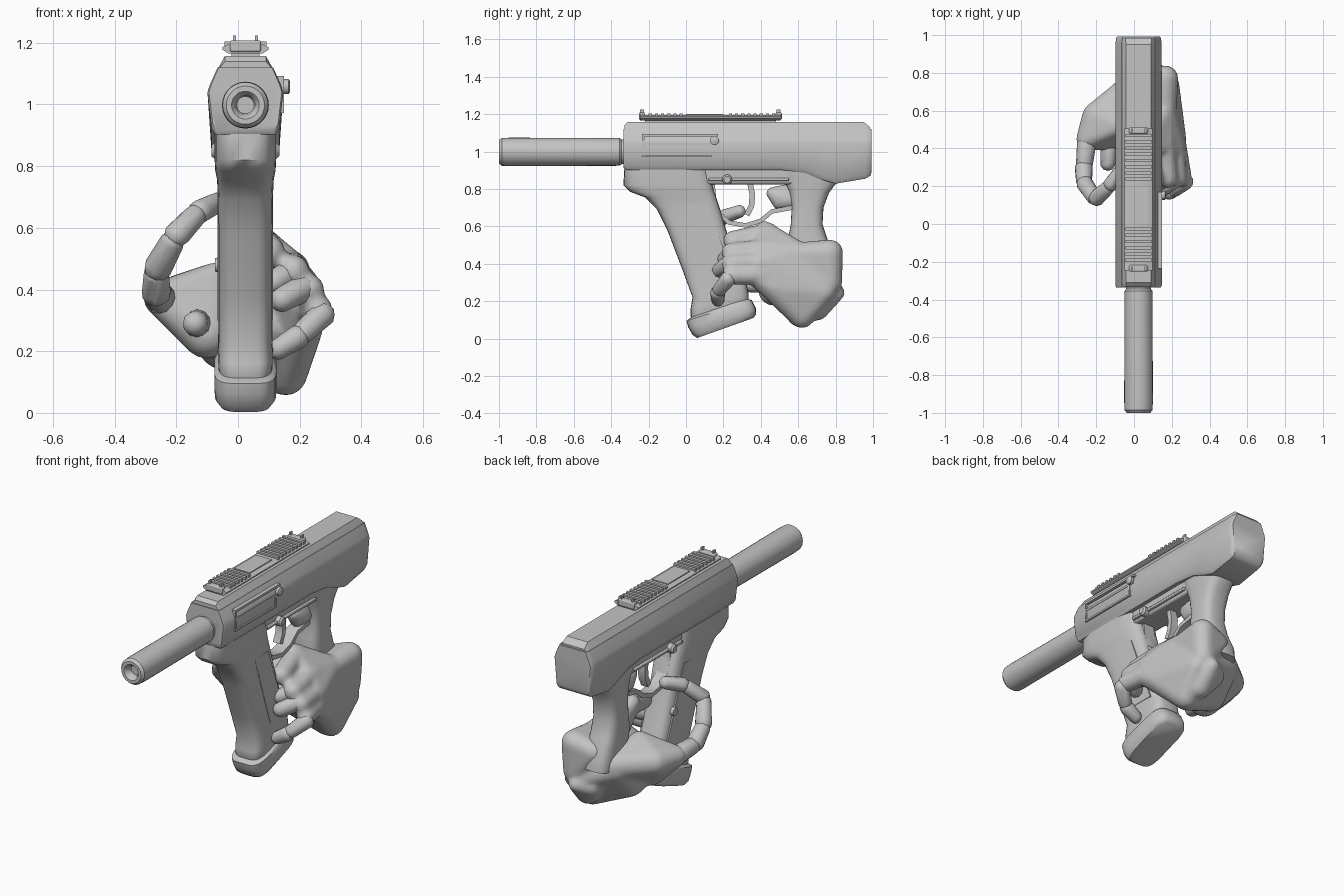
import bpy, bmesh, math
from mathutils import Vector

CX = 0.024  # centre line of the gun
mat = bpy.data.materials.new("light_grey")
mat.diffuse_color = (0.55, 0.55, 0.55, 1)


def finish(name, bm, angle=35, bevel=0.0):
    bmesh.ops.recalc_face_normals(bm, faces=bm.faces)
    me = bpy.data.meshes.new(name)
    bm.to_mesh(me)
    bm.free()
    me.materials.append(mat)
    ob = bpy.data.objects.new(name, me)
    bpy.context.collection.objects.link(ob)
    if bevel:
        m = ob.modifiers.new("bevel", 'BEVEL')
        m.width, m.segments, m.limit_method = bevel, 2, 'ANGLE'
    for o in bpy.context.selected_objects:
        o.select_set(False)
    ob.select_set(True)
    bpy.context.view_layer.objects.active = ob
    if angle:
        bpy.ops.object.shade_smooth_by_angle(angle=math.radians(angle))
    return ob


def loft(name, rings, angle=35, bevel=0.0):
    bm = bmesh.new()
    vs = [[bm.verts.new(p) for p in r] for r in rings]
    n = len(vs[0])
    for a, b in zip(vs, vs[1:]):
        for i in range(n):
            bm.faces.new((a[i], a[(i + 1) % n], b[(i + 1) % n], b[i]))
    bm.faces.new(vs[0])
    bm.faces.new(vs[-1])
    return finish(name, bm, angle, bevel)


def box(name, x, y, z, bevel=0.0):
    return loft(name, [[(x[0], v, z[0]), (x[1], v, z[0]), (x[1], v, z[1]), (x[0], v, z[1])]
                       for v in y], bevel=bevel)


def tilted(ya, za, yb, zb, hw, power=4.0, n=28):
    """Rounded section whose depth runs from (ya, za) to (yb, zb)."""
    ring = []
    for i in range(n):
        t = math.tau * i / n
        c, s = math.cos(t), math.sin(t)
        u = math.copysign(abs(c) ** (2 / power), c)
        v = math.copysign(abs(s) ** (2 / power), s)
        ring.append((CX + hw * v, (ya + yb) / 2 + u * (yb - ya) / 2,
                     (za + zb) / 2 + u * (zb - za) / 2))
    return ring


def lathe(name, profile, axis, centre, n=28):
    """Profile of (position along axis, radius)."""
    rings = []
    for p, r in profile:
        ring = []
        for i in range(n):
            a = math.tau * i / n
            c, s = r * math.cos(a), r * math.sin(a)
            ring.append((c + centre[0], p, s + centre[1]) if axis == 'y'
                        else (p, c + centre[0], s + centre[1]))
        rings.append(ring)
    return loft(name, rings)


def band(name, path, t, hw):
    """Flat strap following a side-view path."""
    rings = []
    for i, (y, z) in enumerate(path):
        a, b = path[max(i - 1, 0)], path[min(i + 1, len(path) - 1)]
        d = Vector((b[0] - a[0], b[1] - a[1])).normalized() * t
        rings.append([(CX - hw, y - d.y, z + d.x), (CX + hw, y - d.y, z + d.x),
                      (CX + hw, y + d.y, z - d.x), (CX - hw, y + d.y, z - d.x)])
    return loft(name, rings, 40)


def blob(name, spheres, sub=2, angle=70):
    """Smooth skin stretched around spheres (x, y, z, radius)."""
    bm = bmesh.new()
    for x, y, z, r in spheres:
        g = bmesh.ops.create_icosphere(bm, subdivisions=sub, radius=r)
        bmesh.ops.translate(bm, verts=g["verts"], vec=(x, y, z))
    res = bmesh.ops.convex_hull(bm, input=bm.verts[:])
    junk = {v for v in res["geom_interior"] + res["geom_unused"]
            if isinstance(v, bmesh.types.BMVert) and v.is_valid}
    bmesh.ops.delete(bm, geom=list(junk), context='VERTS')
    return finish(name, bm, angle)


# Upper housing, dropping lower over the rear grip
def housing(y, zb, k=1.0):
    half = [(0.095, zb), (0.11, zb + 0.02), (0.123, 1.04), (0.115, 1.065), (0.09, 1.12)]
    half = [(w * k, z) for w, z in half]
    return [(CX + w, y, z) for w, z in half] + [(CX - w, y, z) for w, z in reversed(half)]


loft("upper_housing", [housing(y, zb, k) for y, zb, k in (
    (-0.335, 0.915, 0.96), (-0.325, 0.902, 1), (0.5, 0.902, 1), (0.64, 0.885, 1),
    (0.74, 0.845, 1), (0.8, 0.828, 1), (0.96, 0.855, 0.99), (0.985, 0.87, 0.96), (0.992, 0.89, 0.92))], 40)


def ridge(y, z0, z1, w0, w1):
    return [(CX - w0, y, z0), (CX + w0, y, z0), (CX + w1, y, z1), (CX - w1, y, z1)]


loft("top_cover", [ridge(-0.33, 1.115, 1.14, 0.088, 0.066), ridge(-0.31, 1.115, 1.158, 0.09, 0.066),
                   ridge(0.95, 1.115, 1.158, 0.09, 0.066), ridge(0.985, 1.115, 1.13, 0.088, 0.07)])

# Accessory rail with ribs and end clamps
box("rail_neck", (CX - 0.045, CX + 0.045), (-0.22, 0.48), (1.15, 1.175))
rail = [(0.055, 1.165), (0.075, 1.178), (0.075, 1.186), (0.055, 1.195)]
loft("rail", [[(CX + w, y, z) for w, z in rail] + [(CX - w, y, z) for w, z in reversed(rail)]
              for y in (-0.245, 0.505)])
box("rail_plate", (CX - 0.05, CX + 0.05), (0.0, 0.2), (1.19, 1.2))
for i in range(21):
    y = -0.2 + i * 0.033
    if y < -0.01 or y > 0.2:
        box("rail_rib", (CX - 0.068, CX + 0.068), (y, y + 0.017), (1.19, 1.204))
for y in (-0.235, 0.495):
    box("rail_clamp", (CX - 0.05, CX + 0.05), (y - 0.017, y + 0.017), (1.17, 1.208), 0.006)
    for s in (-1, 1):
        x = CX + s * 0.036
        box("sight_post", (x - 0.005, x + 0.005), (y - 0.01, y + 0.01), (1.2, 1.224))

# Barrel with open bore
lathe("barrel", [(-0.3, 0.066), (-0.345, 0.066), (-0.355, 0.074), (-0.94, 0.076), (-0.985, 0.074),
                 (-1.0, 0.062), (-1.0, 0.045), (-0.985, 0.032), (-0.96, 0.028)], 'y', (CX, 0.998))

# Ejection port frame, bolt handle and its slot
px = CX + 0.113
for name, y, z in (("port_top", (-0.235, 0.17), (1.08, 1.093)), ("port_slot_edge", (-0.235, 0.17), (1.035, 1.047)),
                   ("port_bottom", (-0.235, 0.14), (0.972, 0.982)), ("port_front", (-0.235, -0.223), (0.972, 1.093)),
                   ("port_back", (0.128, 0.14), (0.972, 1.047))):
    box(name, (px - 0.02, px + 0.012), y, z)
lathe("bolt_handle", [(0.1, 0.016), (0.145, 0.016), (0.148, 0.024), (0.164, 0.024), (0.168, 0.018)],
      'x', (0.152, 1.058), 12)

# Front grip that holds the magazine, with base pad
loft("front_grip", [tilted(*s) for s in (
    (-0.33, 0.905, 0.12, 0.905, 0.1), (-0.335, 0.82, 0.14, 0.83, 0.1), (-0.3, 0.785, 0.15, 0.79, 0.098),
    (-0.22, 0.755, 0.16, 0.76, 0.092), (-0.155, 0.69, 0.18, 0.7, 0.089), (-0.1, 0.58, 0.215, 0.58, 0.088),
    (-0.02, 0.37, 0.275, 0.4, 0.088), (0.035, 0.22, 0.325, 0.29, 0.088), (0.025, 0.16, 0.335, 0.24, 0.09),
    (0.025, 0.12, 0.335, 0.2, 0.088), (0.04, 0.09, 0.335, 0.18, 0.08))], 45)
loft("base_pad", [tilted(*s) for s in (
    (0.025, 0.112, 0.325, 0.215, 0.088), (0.003, 0.095, 0.352, 0.205, 0.101), (0.012, 0.06, 0.374, 0.16, 0.101),
    (0.035, 0.02, 0.375, 0.13, 0.1), (0.06, 0.003, 0.36, 0.11, 0.085))], 45)
# Raised side panels and release button
for s in (-1, 1):
    x = CX + s * 0.086
    loft("grip_panel", [[(x + e, -0.01, 0.72), (x + e, 0.11, 0.72), (x + e, 0.27, 0.3), (x + e, 0.13, 0.3)]
                        for e in (-0.004, 0.004)])
lathe("release_button", [(CX - 0.098, 0.022), (CX - 0.08, 0.025)], 'x', (0.2, 0.48), 12)

# Lower frame, side levers and pins
box("lower_frame", (CX - 0.075, CX + 0.075), (0.1, 0.58), (0.825, 0.91), 0.012)
for s in (-1, 1):
    a, b = sorted((CX + s * 0.07, CX + s * 0.09))
    box("side_lever", (a, b), (0.12, 0.55), (0.842, 0.858), 0.004)
    lathe("frame_pin", [(CX + s * 0.06, 0.027), (CX + s * 0.1, 0.027), (CX + s * 0.11, 0.018)],
          'x', (0.22, 0.85), 14)

# Rear grip
loft("rear_grip", [tilted(*s, 3.2) for s in (
    (0.5, 0.9, 0.83, 0.9, 0.09), (0.515, 0.86, 0.81, 0.84, 0.088), (0.55, 0.79, 0.765, 0.78, 0.082),
    (0.565, 0.7, 0.735, 0.7, 0.078), (0.56, 0.61, 0.73, 0.61, 0.078), (0.545, 0.53, 0.76, 0.52, 0.08),
    (0.57, 0.4, 0.81, 0.42, 0.084), (0.6, 0.32, 0.82, 0.35, 0.08))], 45)

# Trigger, guard and safety behind it
band("trigger_guard", [(0.14, 0.84), (0.15, 0.75), (0.175, 0.67), (0.23, 0.62), (0.32, 0.605),
                       (0.4, 0.63), (0.46, 0.68), (0.57, 0.7)], 0.012, 0.035)
band("trigger", [(0.34, 0.84), (0.355, 0.77), (0.35, 0.71), (0.325, 0.66)], 0.015, 0.022)
blob("grip_safety", [(CX, 0.465, 0.775, 0.035), (CX, 0.5, 0.73, 0.04), (CX, 0.55, 0.74, 0.05),
                     (CX, 0.54, 0.79, 0.035)])

# Hand masses: back, heel, underside, thumb base, wrist, near finger sections
masses = [
    [(0.05, 0.42, 0.585, 0.045), (0.16, 0.4, 0.485, 0.05), (0.22, 0.38, 0.4, 0.055), (0.225, 0.38, 0.33, 0.055),
     (0.16, 0.6, 0.46, 0.06), (0.215, 0.47, 0.27, 0.06), (0.155, 0.62, 0.125, 0.07), (0.18, 0.74, 0.25, 0.06)],
    [(0.16, 0.6, 0.45, 0.065), (0.165, 0.77, 0.46, 0.07), (0.16, 0.77, 0.3, 0.065), (0.13, 0.6, 0.2, 0.08),
     (0.05, 0.76, 0.43, 0.06)],
    [(0.14, 0.61, 0.13, 0.07), (0.12, 0.76, 0.27, 0.065), (-0.05, 0.7, 0.34, 0.07), (-0.05, 0.58, 0.22, 0.08),
     (-0.1, 0.5, 0.3, 0.08), (0.1, 0.48, 0.28, 0.07)],
    [(-0.04, 0.7, 0.36, 0.075), (-0.2, 0.57, 0.37, 0.075), (-0.25, 0.45, 0.37, 0.057), (-0.1, 0.47, 0.26, 0.085),
     (-0.07, 0.52, 0.44, 0.05)],
    [(0.13, 0.7, 0.16, 0.065), (0.13, 0.81, 0.245, 0.04), (0.07, 0.75, 0.23, 0.06), (0.15, 0.75, 0.27, 0.05)],
    [(0.06, 0.44, 0.565, 0.055), (0.1, 0.25, 0.525, 0.052)],
    [(0.16, 0.44, 0.48, 0.055), (0.18, 0.24, 0.46, 0.052)],
    [(0.21, 0.44, 0.41, 0.055), (0.23, 0.24, 0.4, 0.05)],
    [(0.22, 0.44, 0.34, 0.055), (0.26, 0.24, 0.335, 0.048)],
]
parts = [blob("hand", m, 3, 0) for m in masses]
for p in parts:
    p.select_set(True)
bpy.context.view_layer.objects.active = parts[0]
bpy.ops.object.join()
# Fuse the masses into one soft skin
fuse = parts[0].modifiers.new("fuse", 'REMESH')
fuse.mode, fuse.voxel_size, fuse.use_smooth_shade = 'VOXEL', 0.013, True
soft = parts[0].modifiers.new("soften", 'SMOOTH')
soft.factor, soft.iterations = 0.5, 6


# Jointed far finger sections
def finger(name, pts, r):
    for i, (a, b) in enumerate(zip(pts, pts[1:])):
        k = r * (1 - 0.06 * i)
        a, b = Vector(a), Vector(b)
        blob(name, [(*a.lerp(b, 0.1), k), (*a.lerp(b, 0.85), k * 0.88)])


finger("left_digit", [(-0.25, 0.44, 0.37), (-0.265, 0.3, 0.385), (-0.265, 0.22, 0.46), (-0.205, 0.13, 0.57),
                      (-0.13, 0.2, 0.65), (-0.06, 0.3, 0.685)], 0.052)
finger("left_stub", [(-0.13, 0.45, 0.29), (-0.14, 0.3, 0.29)], 0.047)
finger("second_finger", [(0.17, 0.25, 0.455), (0.11, 0.2, 0.42)], 0.045)
finger("third_finger", [(0.22, 0.24, 0.41), (0.13, 0.17, 0.36)], 0.047)
finger("little_finger", [(0.28, 0.23, 0.325), (0.2, 0.17, 0.25), (0.12, 0.17, 0.2)], 0.043)
